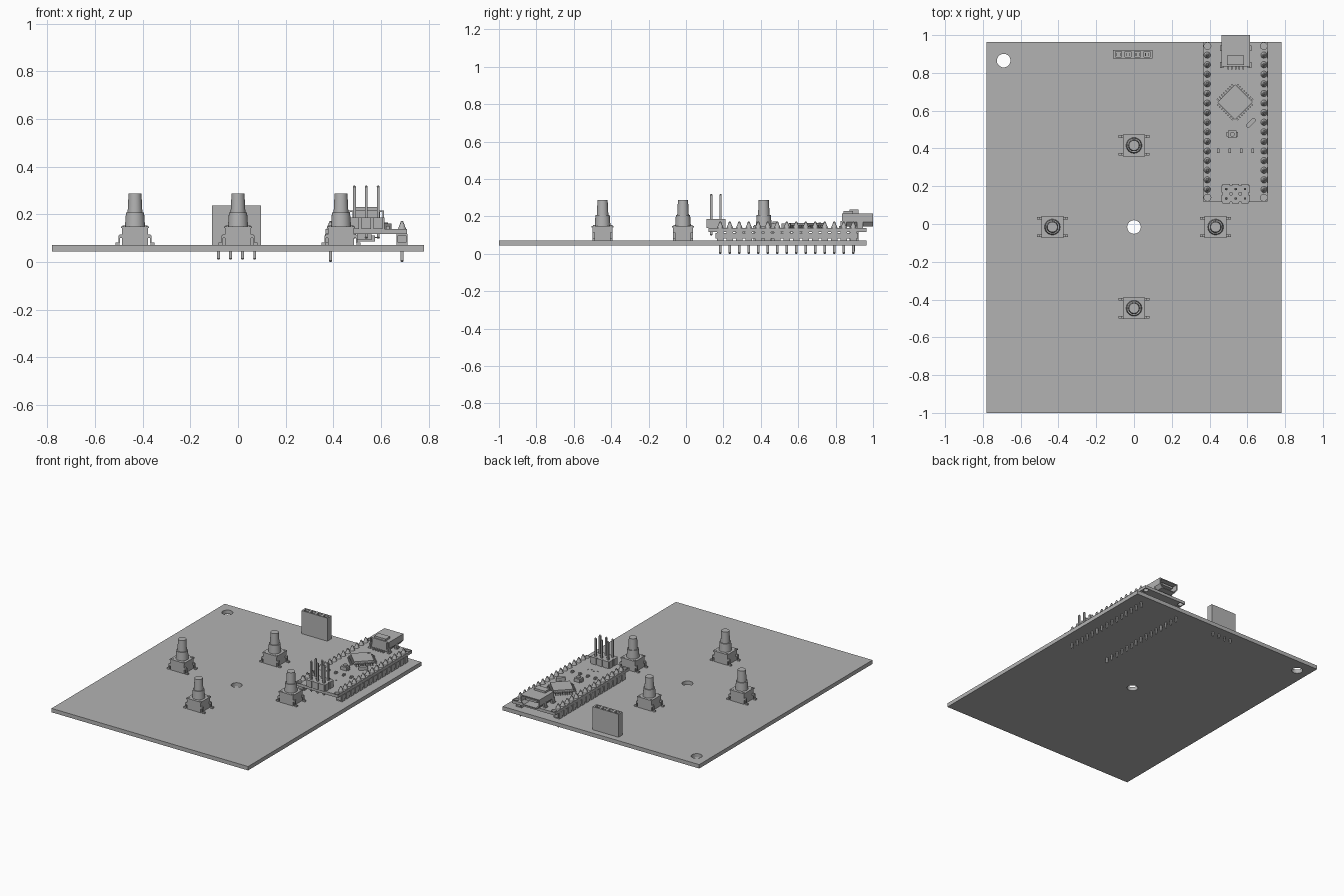
import bpy, bmesh, math
from mathutils import Matrix, Vector

if "Cube" in bpy.data.objects:
    bpy.data.objects.remove(bpy.data.objects["Cube"], do_unlink=True)

mat = bpy.data.materials.new("plain_grey")
mat.use_nodes = True
GREY = (0.45, 0.45, 0.45, 1)
mat.diffuse_color = GREY
mat.node_tree.nodes["Principled BSDF"].inputs["Base Color"].default_value = GREY


def box(bm, x, y, z0, z1, w, d, turn=0):
    m = (Matrix.Translation((x, y, (z0 + z1) / 2)) @ Matrix.Rotation(turn, 4, 'Z')
         @ Matrix.Diagonal((w, d, z1 - z0, 1)))
    bmesh.ops.create_cube(bm, size=1, matrix=m)


def cone(bm, x, y, z0, z1, r0, r1, sides=24):
    bmesh.ops.create_cone(bm, cap_ends=True, segments=sides, radius1=r0, radius2=r1,
                          depth=z1 - z0, matrix=Matrix.Translation((x, y, (z0 + z1) / 2)))


def pin(bm, x, y, z0, z1, w):
    """Square pin with tapered ends."""
    box(bm, x, y, z0 + w / 2, z1 - w / 2, w, w)
    cone(bm, x, y, z0, z0 + w / 2, w * 0.3, w * 0.6, 4)
    cone(bm, x, y, z1 - w / 2, z1, w * 0.6, w * 0.3, 4)


def finish(name, bm):
    me = bpy.data.meshes.new(name)
    bm.to_mesh(me)
    bm.free()
    ob = bpy.data.objects.new(name, me)
    bpy.context.collection.objects.link(ob)
    style(ob)
    return ob


def style(ob):
    ob.data.materials.clear()
    ob.data.materials.append(mat)
    bpy.ops.object.select_all(action='DESELECT')
    ob.select_set(True)
    bpy.context.view_layer.objects.active = ob
    bpy.ops.object.shade_smooth_by_angle(angle=math.radians(35))


def rect(x0, x1, y0, y1):
    return [(x0, y0), (x1, y0), (x1, y1), (x0, y1)]


def circle(x, y, r, n=32):
    return [(x + r * math.cos(i * math.tau / n), y + r * math.sin(i * math.tau / n))
            for i in range(n)]


def sheet(name, outlines, z0, z1, upright_y=None):
    """Extruded outline with holes; upright_y stands it up along y."""
    cu = bpy.data.curves.new(name, 'CURVE')
    cu.dimensions = '2D'
    cu.fill_mode = 'BOTH'
    cu.extrude = (z1 - z0) / 2
    for pts in outlines:
        s = cu.splines.new('POLY')
        s.points.add(len(pts) - 1)
        for p, (x, y) in zip(s.points, pts):
            p.co = (x, y, 0, 1)
        s.use_cyclic_u = True
    ob = bpy.data.objects.new(name, cu)
    bpy.context.collection.objects.link(ob)
    if upright_y is None:
        ob.location.z = (z0 + z1) / 2
    else:
        ob.rotation_euler.x = math.pi / 2
        ob.location.y = upright_y
    bpy.ops.object.select_all(action='DESELECT')
    ob.select_set(True)
    bpy.context.view_layer.objects.active = ob
    bpy.ops.object.convert(target='MESH')
    style(bpy.context.view_layer.objects.active)


BOTTOM, TOP = 0.044, 0.072      # base board
DECK0, DECK = 0.117, 0.138      # raised controller board

# Base board with two drilled holes
sheet("base_board", [rect(-0.78, 0.78, -1, 0.964), circle(-0.69, 0.865, 0.036),
                     circle(0, -0.016, 0.036)], BOTTOM, TOP)

# Push buttons: housing, cover, plunger and bent legs
for i, (bx, by) in enumerate([(0, 0.416), (-0.432, -0.016), (0.432, -0.016), (0, -0.446)]):
    bm = bmesh.new()
    box(bm, bx, by, TOP, 0.142, 0.108, 0.108)
    box(bm, bx, by, 0.142, 0.15, 0.116, 0.116)
    cone(bm, bx, by, 0.15, 0.208, 0.042, 0.038)
    cone(bm, bx, by, 0.208, 0.288, 0.031, 0.027)
    for sx in (-1, 1):
        for sy in (-1, 1):
            ly = by + sy * 0.047
            box(bm, bx + sx * 0.058, ly, 0.1, 0.115, 0.016, 0.014)
            box(bm, bx + sx * 0.066, ly, 0.08, 0.112, 0.006, 0.014)
            box(bm, bx + sx * 0.073, ly, TOP, 0.082, 0.018, 0.014)
            cone(bm, bx + sx * 0.045, by + sy * 0.045, 0.15, 0.153, 0.007, 0.007, 12)
    finish(f"push_button_{i + 1}", bm)

# Four-way socket with pins underneath
slots = [-0.082 + 0.0505 * i for i in range(4)]
sheet("socket_shell", [rect(-0.11, 0.097, 0.875, 0.921)]
      + [rect(x - 0.016, x + 0.016, 0.884, 0.912) for x in slots], 0.13, 0.237)
bm = bmesh.new()
box(bm, -0.0065, 0.898, TOP, 0.13, 0.207, 0.046)
for x in slots:
    pin(bm, x, 0.898, 0.01, TOP + 0.01, 0.011)
    for s in (-1, 1):
        box(bm, x + s * 0.009, 0.898, 0.13, 0.225, 0.004, 0.016)
finish("socket_core", bm)

# Controller board with corner holes
corners = [circle(x, y, 0.018, 16) for x in (0.389, 0.687) for y in (0.14, 0.942)]
sheet("controller_board", [rect(0.366, 0.708, 0.12, 0.964)] + corners, DECK0, DECK)

# Pin rows: plastic spacers, through pins and solder cones
for side, x in (("right", 0.388), ("left", 0.688)):
    bm = bmesh.new()
    for i in range(15):
        y = 0.183 + i * 0.0508
        box(bm, x, y, TOP, DECK0, 0.045, 0.036)
        box(bm, x, y, TOP + 0.01, DECK0 - 0.006, 0.036, 0.052)
        pin(bm, x, y, 0.0, 0.172, 0.012)
        cone(bm, x, y, DECK, 0.165, 0.017, 0.007, 16)
    finish(f"pin_row_{side}", bm)

# Six-pin header at the front end
bm = bmesh.new()
for i in range(3):
    for j in range(2):
        x, y = 0.488 + i * 0.05, 0.135 + j * 0.05
        box(bm, x, y, DECK, 0.187, 0.038, 0.051)
        box(bm, x, y, DECK, 0.187, 0.051, 0.038)
        pin(bm, x, y, 0.098, 0.32, 0.012)
finish("six_pin_header", bm)

# Main chip turned by 45 degrees, with leads on all four sides
bm = bmesh.new()
cx, cy = 0.535, 0.645
box(bm, cx, cy, 0.143, 0.165, 0.132, 0.132, math.pi / 4)
for k in range(4):
    turn = math.pi / 4 + k * math.pi / 2
    for i in range(8):
        for reach, z0, z1, w in ((0.07, 0.147, 0.153, 0.01), (0.077, DECK, 0.153, 0.005),
                                 (0.083, DECK, 0.143, 0.011)):
            p = Matrix.Rotation(turn, 3, 'Z') @ Vector((reach, (i - 3.5) * 0.0155, 0))
            box(bm, cx + p.x, cy + p.y, z0, z1, w, 0.007, turn)
dot = Vector((cx, cy + 0.07, 0))
cone(bm, dot.x, dot.y, 0.165, 0.167, 0.006, 0.006, 12)
finish("main_chip", bm)

# Crystal
bm = bmesh.new()
box(bm, 0.619, 0.535, DECK, 0.162, 0.04, 0.022, math.pi / 4)
for s in (-1, 1):
    cone(bm, 0.619 + s * 0.0142, 0.535 + s * 0.0142, DECK, 0.162, 0.011, 0.011, 16)
finish("crystal", bm)

# Reset switch
bm = bmesh.new()
box(bm, 0.52, 0.475, DECK, 0.162, 0.046, 0.042)
box(bm, 0.52, 0.475, DECK, 0.148, 0.06, 0.022)
cone(bm, 0.52, 0.475, 0.162, 0.172, 0.013, 0.013, 16)
finish("reset_switch", bm)

# Indicator lamps and small surface parts
bm = bmesh.new()
for x in (0.447, 0.507, 0.568, 0.628):
    box(bm, x, 0.388, DECK, 0.152, 0.014, 0.014)
    box(bm, x, 0.388, DECK, 0.146, 0.013, 0.026)
for i in range(4):
    box(bm, 0.5 + i * 0.024, 0.285 + (i % 2) * 0.014, DECK, 0.141, 0.008, 0.006)
finish("surface_parts", bm)

# Parts on the underside of the controller board
bm = bmesh.new()
box(bm, 0.535, 0.55, 0.086, 0.112, 0.08, 0.16)
for s in (-1, 1):
    for i in range(10):
        y = 0.482 + i * 0.015
        box(bm, 0.535 + s * 0.045, y, 0.1, 0.105, 0.014, 0.007)
        box(bm, 0.535 + s * 0.053, y, 0.1, DECK0, 0.006, 0.007)
box(bm, 0.53, 0.29, 0.092, DECK0, 0.06, 0.05)
finish("underside_chip", bm)

# USB connector: hollow shell, rear wall, tongue, spring tabs and feet
ux = 0.538
outer = [(ux + sx, z) for sx, z in ((-0.055, 0.145), (0.055, 0.145), (0.075, 0.17),
                                    (0.075, 0.216), (-0.075, 0.216), (-0.075, 0.17))]
inner = [(ux + (x - ux) * 0.9, 0.18 + (z - 0.18) * 0.82) for x, z in outer]
sheet("usb_shell", [outer, inner], 0, 0.165, 0.9175)
bm = bmesh.new()
box(bm, ux, 0.85, 0.15, 0.212, 0.115, 0.03)
box(bm, ux, 0.92, 0.18, 0.195, 0.09, 0.13)
box(bm, ux, 0.867, 0.216, 0.23, 0.09, 0.05)
for s in (-1, 1):
    for y in (0.842, 0.93):
        box(bm, ux + s * 0.07, y, DECK, 0.175, 0.012, 0.03)
        box(bm, ux + s * 0.076, y, DECK, 0.146, 0.016, 0.03)
for i in range(5):
    box(bm, ux + (i - 2) * 0.02, 0.828, DECK, 0.15, 0.008, 0.02)
finish("usb_inside_and_feet", bm)
